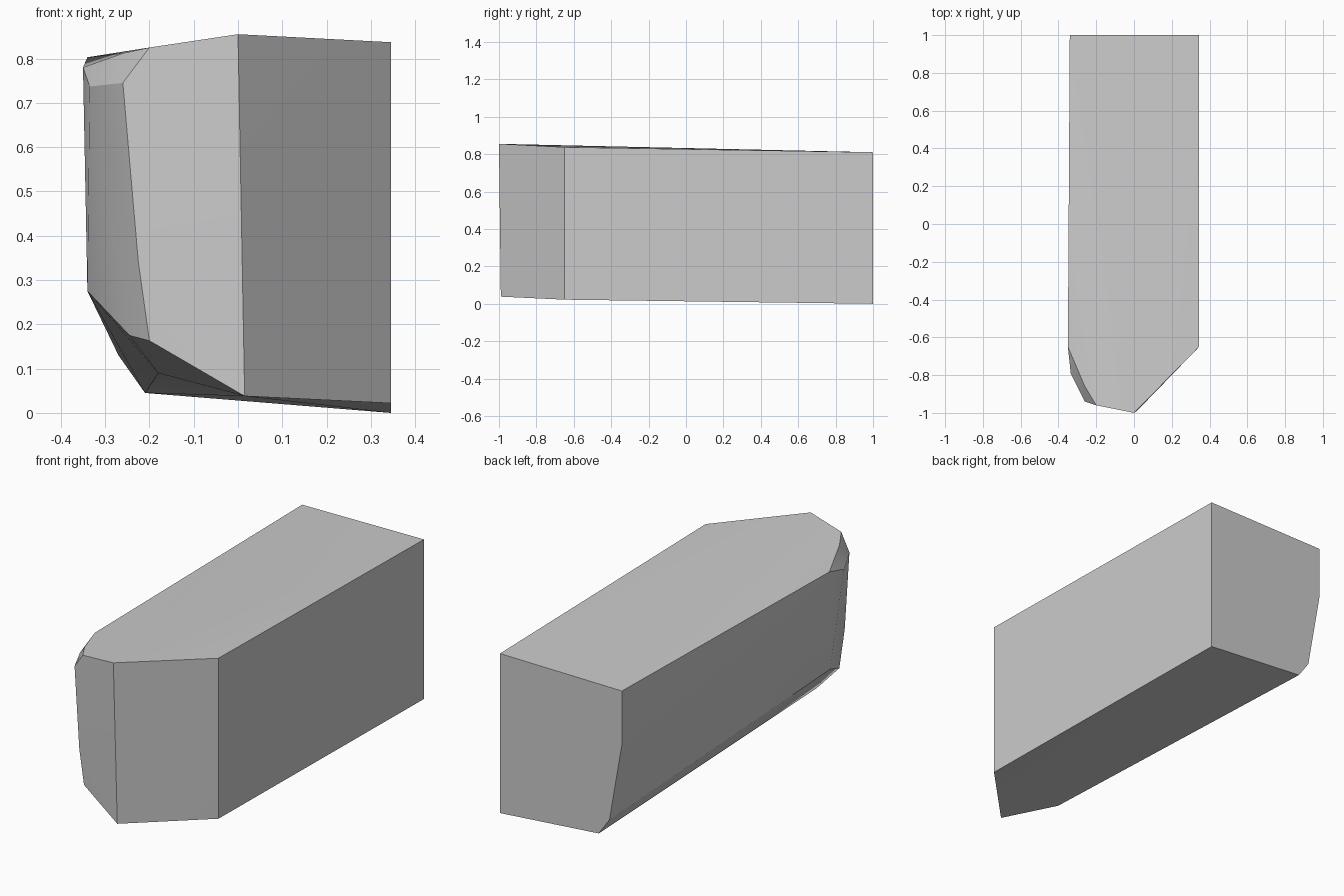
import bpy, bmesh, math

cube = bpy.data.objects.get("Cube")
if cube:
    bpy.data.objects.remove(cube, do_unlink=True)

# Single grey material
grey = bpy.data.materials.new("plain_grey")
grey.use_nodes = True
colour = (0.6, 0.6, 0.6, 1)
grey.diffuse_color = colour
grey.node_tree.nodes["Principled BSDF"].inputs["Base Color"].default_value = colour

# Back end profile (x, z), all on one upright plane
back_profile = [(.345, 0), (.345, .81), (-.34, .803), (-.34, .53), (-.27, .13), (-.21, .045)]
corners = [(x, 1, z) for x, z in back_profile]

# Flat side ends in two upright corners, then the pointed nose edge
corners += [(.345, -.65, .837), (.345, -.65, .022)]
corners += [(0, -1, .855), (.015, -.99, .038)]

# Worn upper corner beside the nose
corners += [(-.2, -.96, .825), (-.26, -.86, .812), (-.26, -.94, .745),
            (-.335, -.79, .737), (-.35, -.65, .78)]

# Worn lower corner beside the nose
corners += [(-.225, -.952, .34), (-.2, -.95, .163), (-.245, -.88, .175),
            (-.34, -.67, .275), (-.18, -.79, .09)]

# Block skinned around its corners
bm = bmesh.new()
for corner in corners:
    bm.verts.new(corner)
hull = bmesh.ops.convex_hull(bm, input=bm.verts[:])
loose = [v for v in bm.verts if not v.link_faces]
bmesh.ops.delete(bm, geom=loose, context='VERTS')
bmesh.ops.dissolve_limit(bm, angle_limit=math.radians(0.5), verts=bm.verts[:], edges=bm.edges[:])
bmesh.ops.recalc_face_normals(bm, faces=bm.faces[:])
mesh = bpy.data.meshes.new("pointed_block")
bm.to_mesh(mesh)
bm.free()
mesh.materials.append(grey)

block = bpy.data.objects.new("pointed_block", mesh)
bpy.context.collection.objects.link(block)
bpy.ops.object.select_all(action='DESELECT')
block.select_set(True)
bpy.context.view_layer.objects.active = block
bpy.ops.object.shade_smooth_by_angle(angle=math.radians(20))
